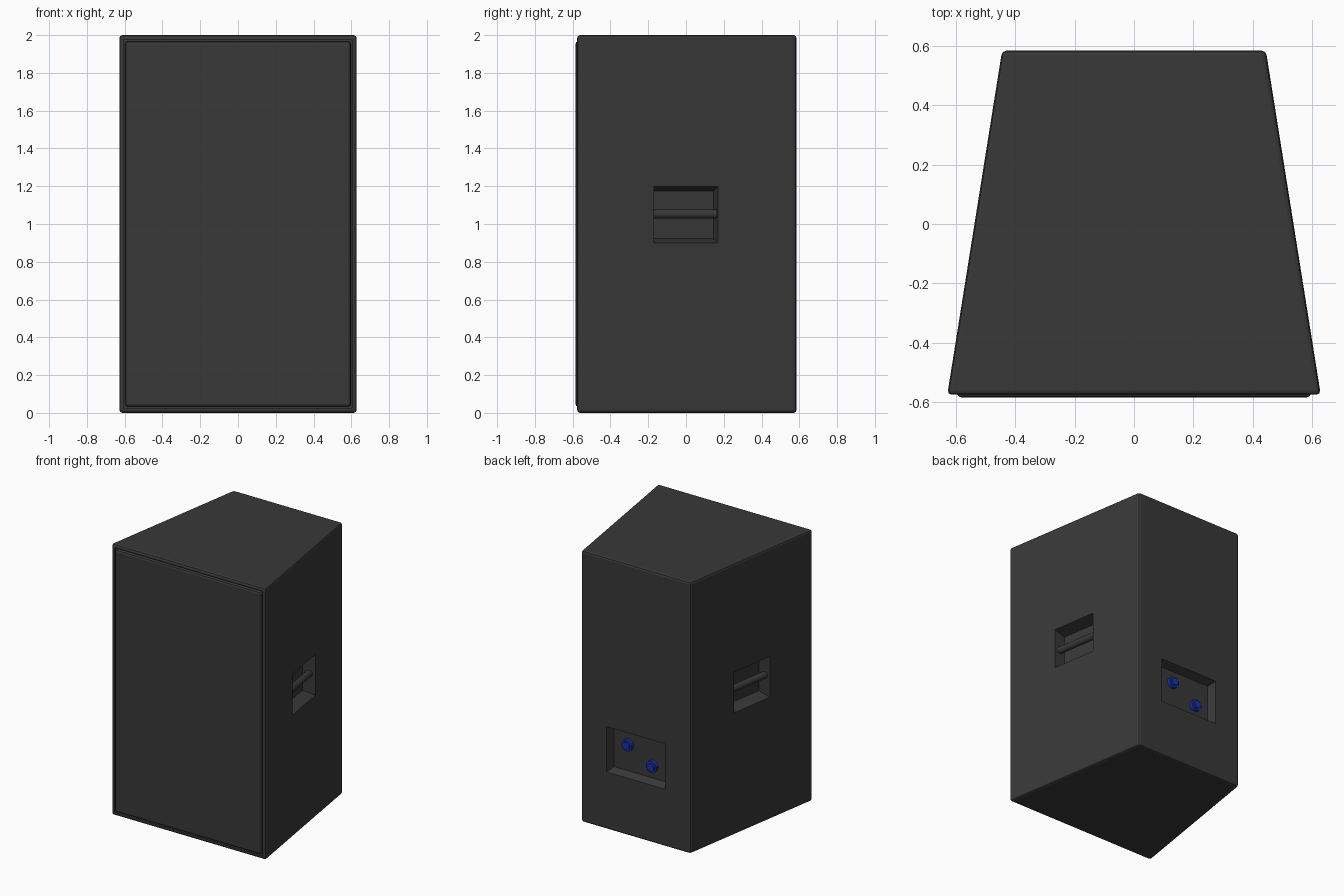
import bpy, bmesh, math
from mathutils import Matrix, Vector

if "Cube" in bpy.data.objects:
    bpy.data.objects.remove(bpy.data.objects["Cube"])

def material(name, rgb):
    m = bpy.data.materials.new(name)
    m.diffuse_color = (*rgb, 1)
    m.use_nodes = True
    m.node_tree.nodes["Principled BSDF"].inputs["Base Color"].default_value = m.diffuse_color
    return m

BLACK = material("black_paint", (0.04, 0.04, 0.04))
BLUE = material("blue_plastic", (0.01, 0.03, 0.4))

def finish(bm, name, mat, matrix=None):
    bmesh.ops.recalc_face_normals(bm, faces=bm.faces)
    me = bpy.data.meshes.new(name)
    bm.to_mesh(me)
    bm.free()
    ob = bpy.data.objects.new(name, me)
    bpy.context.collection.objects.link(ob)
    me.materials.append(mat)
    if matrix is not None:
        ob.matrix_world = matrix
    return ob

def activate(ob):
    bpy.ops.object.select_all(action='DESELECT')
    ob.select_set(True)
    bpy.context.view_layer.objects.active = ob

def bevel(ob, width, segments=2):
    md = ob.modifiers.new("bevel", 'BEVEL')
    md.width, md.segments = width, segments
    activate(ob)
    bpy.ops.object.modifier_apply(modifier=md.name)

def face_frame(origin, across):
    # local x runs across the face, y is up, z points outward
    x, up = Vector(across).normalized(), Vector((0, 0, 1))
    m = Matrix((x, up, x.cross(up))).transposed().to_4x4()
    m.translation = origin
    return m

def tapered_box(name, w, h, depth, inset_x, inset_y, matrix, lip=0.001):
    bm = bmesh.new()
    bmesh.ops.create_cube(bm, size=1)
    for v in bm.verts:
        inner = v.co.z < 0
        v.co.x *= w - 2 * inset_x * inner
        v.co.y *= h - 2 * inset_y * inner
        v.co.z = -depth if inner else lip
    return finish(bm, name, BLACK, matrix)

def cylinder(name, r, length, mat, matrix, segs=20):
    bm = bmesh.new()
    bmesh.ops.create_cone(bm, cap_ends=True, segments=segs, radius1=r, radius2=r, depth=length)
    ob = finish(bm, name, mat, matrix)
    activate(ob)
    bpy.ops.object.shade_smooth_by_angle(angle=math.radians(35))
    return ob

def carve(target, cutter):
    cutter.hide_render = True
    md = target.modifiers.new("recess", 'BOOLEAN')
    md.operation, md.solver, md.object = 'DIFFERENCE', 'EXACT', cutter
    bpy.context.view_layer.update()
    activate(target)
    bpy.ops.object.modifier_apply(modifier=md.name)
    bpy.data.objects.remove(cutter)

# cabinet: wedge-shaped prism
FX, BX, FY, BY = 0.63, 0.445, -0.576, 0.585
bm = bmesh.new()
base = bm.faces.new([bm.verts.new((x, y, 0)) for x, y in
                     ((-FX, FY), (FX, FY), (BX, BY), (-BX, BY))])
ext = bmesh.ops.extrude_face_region(bm, geom=[base])
bmesh.ops.translate(bm, vec=(0, 0, 2),
                    verts=[g for g in ext["geom"] if isinstance(g, bmesh.types.BMVert)])
cabinet = finish(bm, "cabinet", BLACK)
bevel(cabinet, 0.015)

# front opening and grille
front = face_frame((0, FY, 1), (1, 0, 0))
carve(cabinet, tapered_box("front_cutter", 1.21, 1.95, 0.03, 0, 0, front))
grille = tapered_box("grille", 1.194, 1.934, 0.035, 0, 0, front, lip=0.009)
bevel(grille, 0.014)

# side handles: tapered pocket with a round grip bar
mid_x = FX + (BX - FX) * (0 - FY) / (BY - FY)
for side, label in ((1, "right"), (-1, "left")):
    frame = face_frame((side * mid_x, 0, 1.05), (BX - FX, side * (BY - FY), 0))
    carve(cabinet, tapered_box("handle_cutter", 0.345, 0.30, 0.09, 0.012, 0.024, frame))
    cylinder(label + "_handle_bar", 0.025, 0.345, BLACK,
             frame @ Matrix.Translation((0, 0.003, -0.045)) @ Matrix.Rotation(math.pi / 2, 4, 'Y'))

# rear connector pocket
back = face_frame((0, BY, 0.59), (-1, 0, 0))
carve(cabinet, tapered_box("panel_cutter", 0.48, 0.335, 0.06, 0.022, 0.022, back))

# blue sockets: flange with raised core
for i, (u, v) in enumerate(((-0.10, 0.05), (0.10, -0.055)), 1):
    for part, r, top in (("flange", 0.042, -0.036), ("core", 0.028, -0.024)):
        length = top + 0.065
        cylinder(f"socket_{part}_{i}", r, length, BLUE,
                 back @ Matrix.Translation((u, v, top - length / 2)))
